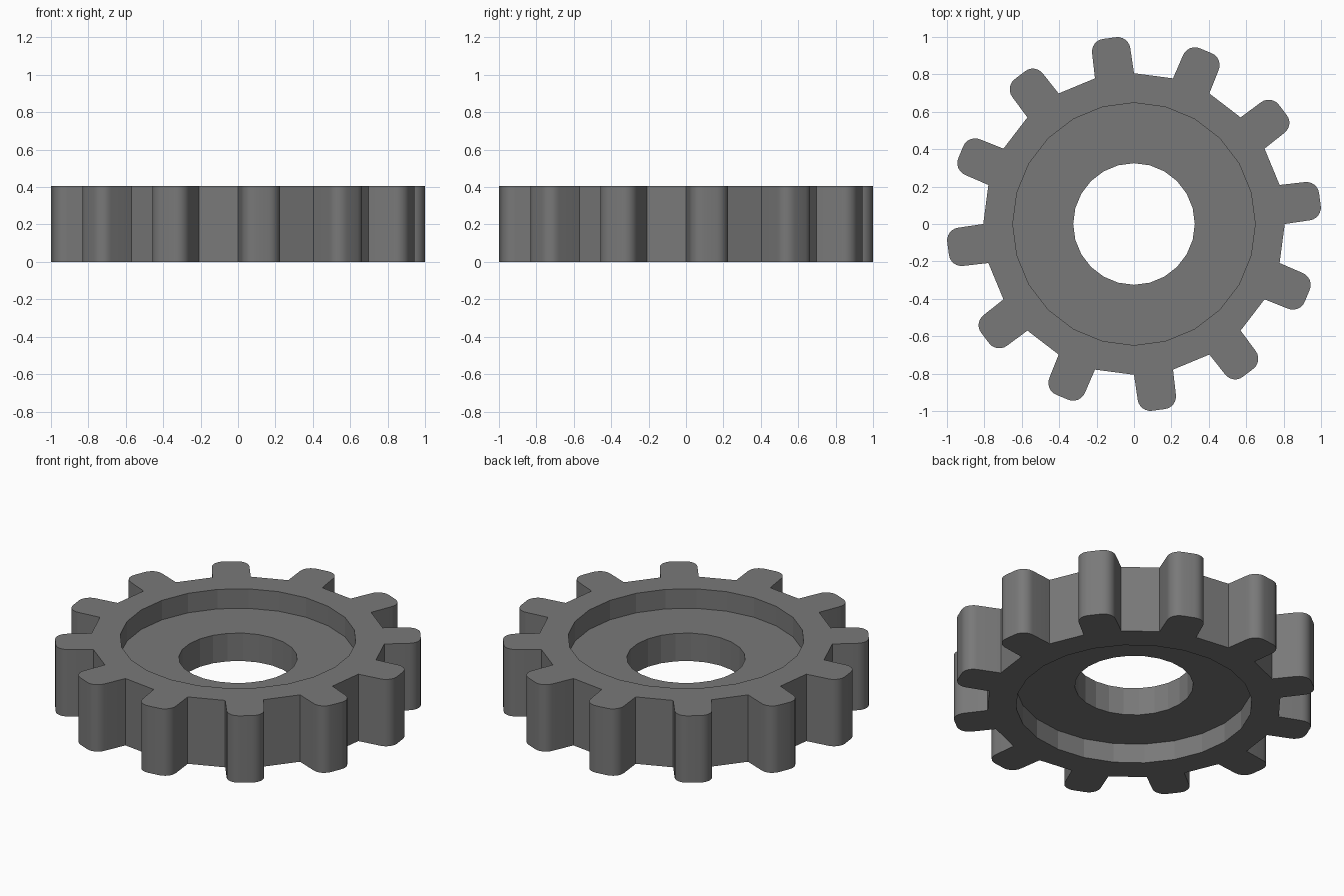
import bpy, bmesh
from math import sin, cos, pi, radians

if "Cube" in bpy.data.objects:
    bpy.data.objects.remove(bpy.data.objects["Cube"])

TEETH, SIDES = 12, 24
H, DEPTH = 0.405, 0.118            # gear height, recess depth on each face
ROOT, RECESS, HOLE = 0.806, 0.648, 0.325
TIP, HALF_W, ROUND = 1.0025, 0.103, 0.068

bm = bmesh.new()


def add_loop(points, z):
    return [bm.verts.new((x, y, z)) for x, y in points]


def circle(r):
    return [(r * cos(2 * pi * i / SIDES), r * sin(2 * pi * i / SIDES)) for i in range(SIDES)]


def bridge(a, b, smooth=False):
    n = len(a)
    for i in range(n):
        f = bm.faces.new((a[i], a[(i + 1) % n], b[(i + 1) % n], b[i]))
        f.smooth = smooth


def cap(outer, inner):
    # flat annular face between the toothed outline and the recess edge
    edges = []
    for loop in (outer, inner):
        for i in range(len(loop)):
            pair = (loop[i], loop[(i + 1) % len(loop)])
            edges.append(bm.edges.get(pair) or bm.edges.new(pair))
    bmesh.ops.triangle_fill(bm, edges=edges, use_beauty=True, use_dissolve=False)


# One tooth in (radial, sideways) coordinates: root corner, rounded tip, root corner
half = radians(7.5)
arc = [(TIP - ROUND + ROUND * sin(radians(a)), HALF_W - ROUND + ROUND * cos(radians(a)))
       for a in range(0, 91, 15)]
right = [(ROOT * cos(half), ROOT * sin(half))] + arc
tooth = [(u, -t) for u, t in right] + right[::-1]

# Full outline: teeth fill every other side of a 24-sided polygon
outline = []
for k in range(TEETH):
    a = 2 * pi * k / TEETH + half
    outline += [(u * cos(a) - t * sin(a), u * sin(a) + t * cos(a)) for u, t in tooth]

# Outer toothed wall
out_lo, out_hi = add_loop(outline, 0), add_loop(outline, H)
bridge(out_lo, out_hi, smooth=True)

# Recesses, web and central bore
profile = [(RECESS, H), (RECESS, H - DEPTH), (HOLE, H - DEPTH),
           (HOLE, DEPTH), (RECESS, DEPTH), (RECESS, 0)]
rings = [add_loop(circle(r), z) for r, z in profile]
for a, b in zip(rings, rings[1:]):
    bridge(b, a)

# Top and bottom rims
cap(out_hi, rings[0])
cap(out_lo, rings[-1])

bmesh.ops.recalc_face_normals(bm, faces=bm.faces[:])
for e in bm.edges:
    e.smooth = e.calc_face_angle(0) < radians(30)

mesh = bpy.data.meshes.new("gear_wheel")
bm.to_mesh(mesh)
bm.free()

# Dark grey metal
metal = bpy.data.materials.new("dark_grey")
metal.diffuse_color = (0.19, 0.19, 0.19, 1)
metal.use_nodes = True
metal.node_tree.nodes["Principled BSDF"].inputs["Base Color"].default_value = metal.diffuse_color
mesh.materials.append(metal)

gear = bpy.data.objects.new("gear_wheel", mesh)
bpy.context.collection.objects.link(gear)
